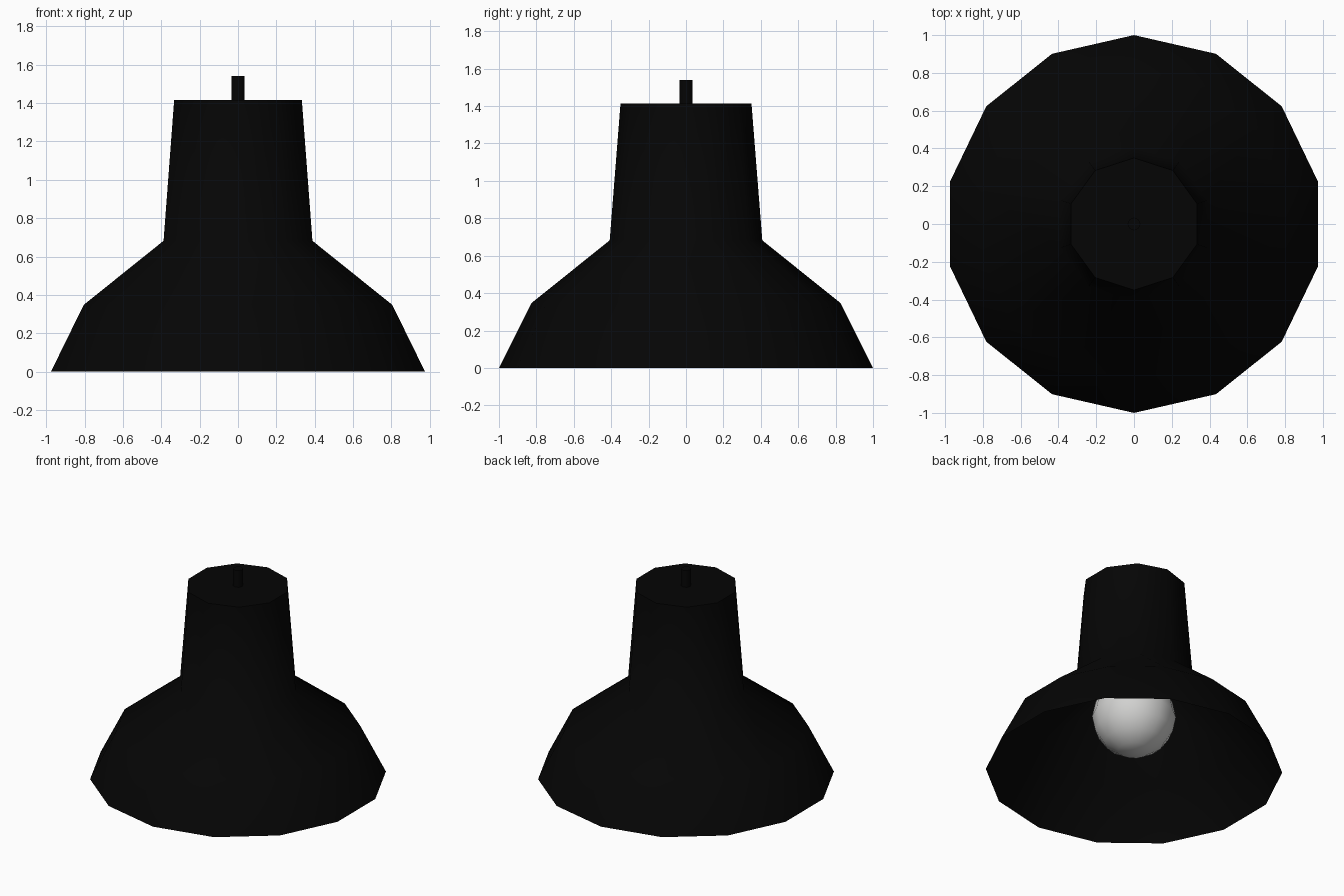
import bpy, bmesh, math

if "Cube" in bpy.data.objects:
    bpy.data.objects.remove(bpy.data.objects["Cube"])


def material(name, rgb):
    m = bpy.data.materials.new(name)
    m.diffuse_color = (*rgb, 1.0)
    m.use_nodes = True
    m.node_tree.nodes["Principled BSDF"].inputs["Base Color"].default_value = m.diffuse_color
    return m


black = material("black_enamel", (0.0015, 0.0015, 0.0015))
white = material("bulb_white", (0.64, 0.64, 0.63))


def ring(bm, n, r, z):
    # first corner points along +y
    return [bm.verts.new((r * math.sin(2 * math.pi * i / n),
                          r * math.cos(2 * math.pi * i / n), z)) for i in range(n)]


def join(bm, a, b):
    # skin two rings; rings of unequal count are zipped with triangles
    na, nb = len(a), len(b)
    if na == nb:
        for i in range(na):
            k = (i + 1) % na
            bm.faces.new((a[k], a[i], b[i], b[k]))
        return
    i = j = 0
    while i < na or j < nb:
        if j >= nb or (i < na and (i + 0.5) / na <= (j + 0.5) / nb):
            bm.faces.new((a[(i + 1) % na], a[i % na], b[j % nb]))
            i += 1
        else:
            bm.faces.new((a[i % na], b[j % nb], b[(j + 1) % nb]))
            j += 1


def lathe(name, profile, mat, cap_top=False, cap_bottom=False):
    # profile rows: sides, radius, height
    bm = bmesh.new()
    rings = [ring(bm, *row) for row in profile]
    for a, b in zip(rings, rings[1:]):
        join(bm, a, b)
    if cap_top:
        bm.faces.new(rings[-1][::-1])
    if cap_bottom:
        bm.faces.new(rings[0])
    bmesh.ops.recalc_face_normals(bm, faces=bm.faces)
    return finish(name, bm, mat)


def finish(name, bm, mat):
    me = bpy.data.meshes.new(name)
    bm.to_mesh(me)
    bm.free()
    me.materials.append(mat)
    for p in me.polygons:
        p.use_smooth = True
    me.set_sharp_from_angle(angle=math.radians(60))
    ob = bpy.data.objects.new(name, me)
    bpy.context.collection.objects.link(ob)
    return ob


# Open shade: 14-sided skirt blending into a closed 10-sided neck
lathe("lamp_shade", [(14, 1.0, 0.0), (14, 0.825, 0.348),
                     (10, 0.408, 0.682), (10, 0.35, 1.415)], black, cap_top=True)

# Cable stub on top
lathe("cable", [(8, 0.034, 1.40), (8, 0.034, 1.54)], black, cap_top=True, cap_bottom=True)

# Round bulb
bm = bmesh.new()
bmesh.ops.create_uvsphere(bm, u_segments=14, v_segments=8, radius=0.283)
bmesh.ops.translate(bm, verts=bm.verts, vec=(0, 0, 0.42))
finish("bulb", bm, white)
